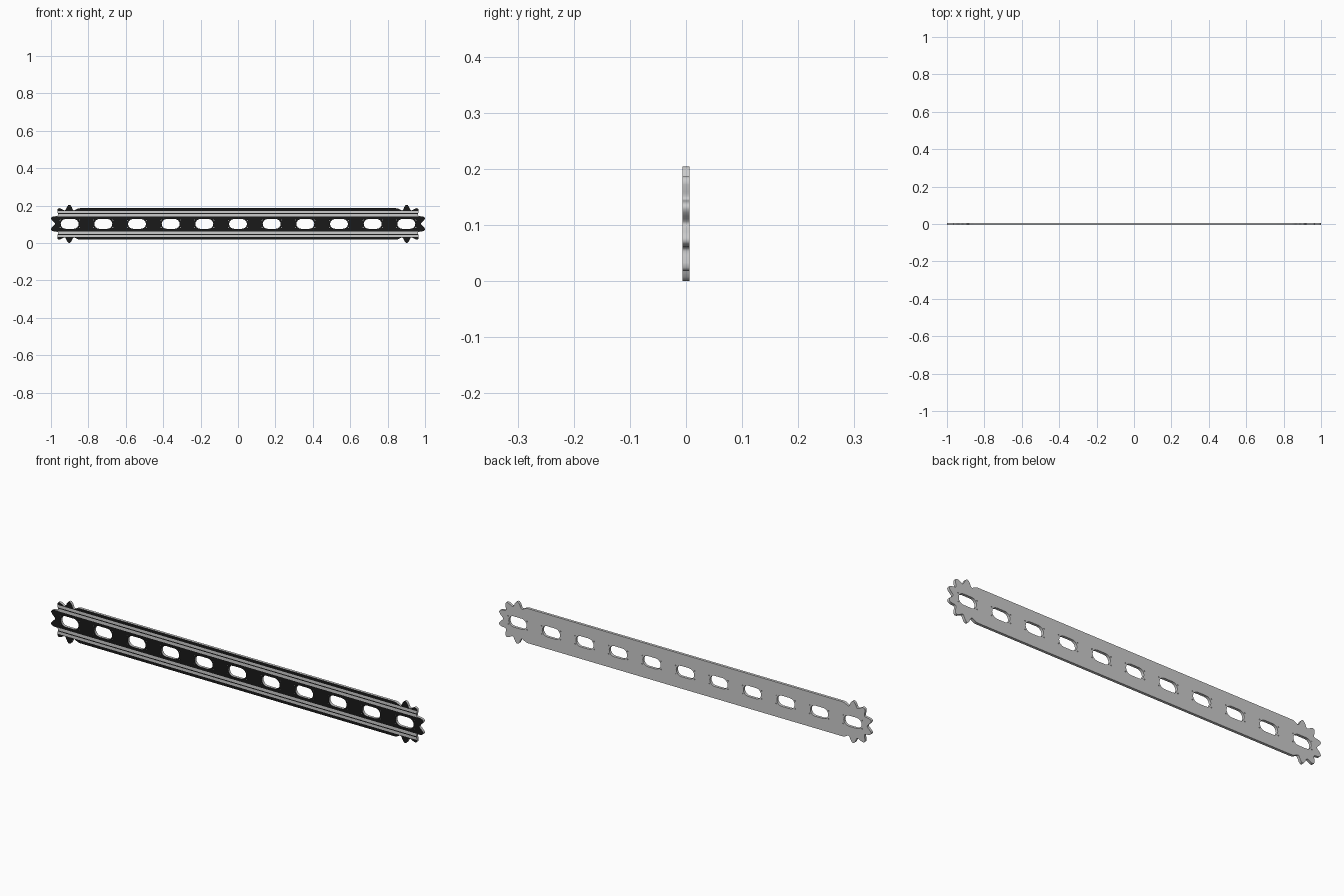
import bpy, bmesh
from math import cos, sin, pi, radians

if "Cube" in bpy.data.objects:
    bpy.data.objects.remove(bpy.data.objects["Cube"])

HALF_H = 0.102      # centre height of the bar
THICK = 0.0065      # half thickness
END_X = 0.902       # centre of the toothed ends
BAR_H = 0.084       # half height of the straight bar


def material(name, rgb):
    m = bpy.data.materials.new(name)
    m.diffuse_color = (*rgb, 1)
    m.use_nodes = True
    m.node_tree.nodes["Principled BSDF"].inputs["Base Color"].default_value = m.diffuse_color
    return m


def toothed_end():
    # right-hand half of the outline: ten-tooth sprocket pitch, open to the bar
    pts = [(0.843, -BAR_H)]
    for deg in range(-120, 121, 3):
        a = radians(deg)
        lobe = (1 + cos(10 * (a - pi / 2))) / 2
        r = 0.076 + 0.026 * lobe
        pts.append((END_X + r * cos(a), r * sin(a)))
    pts.append((0.843, BAR_H))
    return pts


def slot(cx, half_w=0.048, half_h=0.026):
    pts = []
    for side in (0, 1):
        for k in range(9):
            a = -pi / 2 + side * pi + k * pi / 8
            off = (half_w - half_h) * (1 - 2 * side)
            pts.append((cx + off + half_h * cos(a), half_h * sin(a)))
    return pts


def pin_hole(cx, cz, r=0.0025):
    return [(cx + r * cos(k * pi / 4), cz + r * sin(k * pi / 4)) for k in range(8)]


def add_loop(curve, pts):
    s = curve.splines.new('POLY')
    s.points.add(len(pts) - 1)
    for p, (x, z) in zip(s.points, pts):
        p.co = (x, z, 0, 1)
    s.use_cyclic_u = True


# Profile: outline, slots and small pin holes at the slot corners
profile = bpy.data.curves.new("bar_profile", 'CURVE')
profile.dimensions = '2D'
profile.fill_mode = 'BOTH'
profile.extrude = THICK
right = toothed_end()
add_loop(profile, right + [(-x, -z) for x, z in right])
for i in range(-5, 6):
    x = i * 0.18
    add_loop(profile, slot(x))
    for sx in (-1, 1):
        for sz in (-1, 1):
            add_loop(profile, pin_hole(x + sx * 0.051, sz * 0.020))

helper = bpy.data.objects.new("bar_profile", profile)
bpy.context.collection.objects.link(helper)
dg = bpy.context.evaluated_depsgraph_get()
filled = bpy.data.meshes.new_from_object(helper.evaluated_get(dg))
bpy.data.objects.remove(helper)

# Stand the plate up and cut it along the stripe borders
bm = bmesh.new()
bm.from_mesh(filled)
for v in bm.verts:
    x, z, d = v.co
    v.co = (x, -d, z + HALF_H)
bmesh.ops.remove_doubles(bm, verts=bm.verts, dist=1e-5)
bmesh.ops.recalc_face_normals(bm, faces=bm.faces)
levels = (0.040, 0.053, 0.058, 0.070)
for lv in levels:
    for s in (-1, 1):
        bmesh.ops.bisect_plane(bm, geom=bm.verts[:] + bm.edges[:] + bm.faces[:],
                               plane_co=(0, 0, HALF_H + s * lv), plane_no=(0, 0, 1))

# Black front with two grey stripes above and below the slots
for f in bm.faces:
    front = all(v.co.y < -THICK * 0.9 for v in f.verts)
    d = abs(f.calc_center_median().z - HALF_H)
    grey = levels[0] < d < levels[1] or levels[2] < d < levels[3]
    f.material_index = 1 if front and not grey else 0

mesh = bpy.data.meshes.new("slotted_toothed_bar")
mesh.materials.append(material("plate_grey", (0.6, 0.6, 0.6)))
mesh.materials.append(material("front_black", (0.01, 0.01, 0.01)))
bm.to_mesh(mesh)
bm.free()
bar = bpy.data.objects.new("slotted_toothed_bar", mesh)
bpy.context.collection.objects.link(bar)
